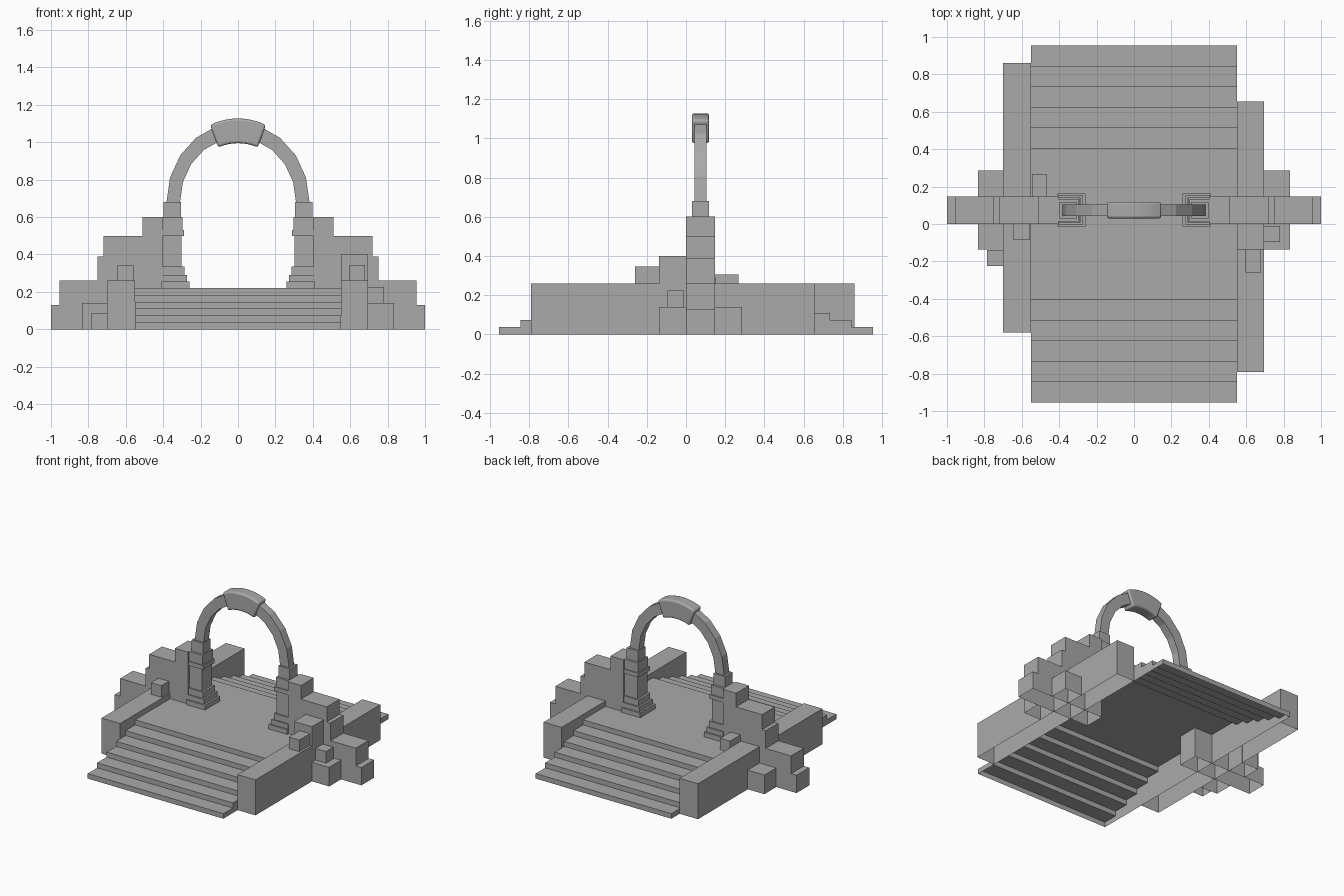
import bpy, bmesh, math

old = bpy.data.objects.get("Cube")
if old:
    bpy.data.objects.remove(old, do_unlink=True)

stone = bpy.data.materials.new("grey stone")
stone.use_nodes = True
GREY = (0.4, 0.4, 0.4, 1)
stone.diffuse_color = GREY
stone.node_tree.nodes["Principled BSDF"].inputs["Base Color"].default_value = GREY


def finish(name, bm):
    mesh = bpy.data.meshes.new(name)
    bm.to_mesh(mesh)
    bm.free()
    mesh.materials.append(stone)
    ob = bpy.data.objects.new(name, mesh)
    bpy.context.collection.objects.link(ob)
    return ob


def add_box(bm, x0, x1, y0, y1, z0, z1):
    """Add a box; boxes standing on the ground have no underside."""
    verts = bmesh.ops.create_cube(bm, size=1)["verts"]
    for v in verts:
        v.co = (x1 if v.co.x > 0 else x0, y1 if v.co.y > 0 else y0, z1 if v.co.z > 0 else z0)
    if z0 == 0:
        base = [f for f in {f for v in verts for f in v.link_faces}
                if all(v.co.z == 0 for v in f.verts)]
        bmesh.ops.delete(bm, geom=base, context="FACES_ONLY")


def box(name, *bounds):
    bm = bmesh.new()
    add_box(bm, *bounds)
    return finish(name, bm)


def prism(name, points, to_a, to_b, open_base=False):
    """Join two copies of a profile, with closed ends."""
    bm = bmesh.new()
    a = [bm.verts.new(to_a(*p)) for p in points]
    b = [bm.verts.new(to_b(*p)) for p in points]
    bm.faces.new(a)
    bm.faces.new(b[::-1])
    n = len(points)
    for i in range(n):
        j = (i + 1) % n
        if open_base and points[i][1] == 0 and points[j][1] == 0:
            continue
        bm.faces.new((a[i], b[i], b[j], a[j]))
    bmesh.ops.recalc_face_normals(bm, faces=bm.faces)
    return finish(name, bm)


# Stairs on both sides of the landing, open underneath
EDGE, TREAD, RISE, STEPS = 0.955, 0.11, 0.0367, 6
front = []
for i in range(STEPS):
    y = -EDGE + TREAD * i
    front += [(y, RISE * i), (y, RISE * (i + 1))]
profile = front + [(-y, z) for y, z in reversed(front)]
prism("stairs_and_landing", profile, lambda y, z: (-0.55, y, z),
      lambda y, z: (0.55, y, z), open_base=True)
FLOOR = RISE * STEPS

# Walls along the stairs
box("left_stair_wall", 0.55, 0.695, -0.79, 0.655, 0, 0.26)
box("right_stair_wall", -0.70, -0.55, -0.58, 0.86, 0, 0.26)

# Stepped cross walls
WALL_Y = (0, 0.148)
outline = [(0.405, 0), (1, 0), (1, 0.13), (0.955, 0.13), (0.955, 0.26), (0.75, 0.26),
           (0.75, 0.39), (0.72, 0.39), (0.72, 0.5), (0.51, 0.5), (0.51, 0.6), (0.405, 0.6)]
for side, s in (("left", 1), ("right", -1)):
    prism(side + "_cross_wall", outline, lambda x, z: (s * x, WALL_Y[0], z),
          lambda x, z: (s * x, WALL_Y[1], z), open_base=True)
    # Blocks at the foot of the wall
    xs = sorted((s * 0.695, s * 0.835))
    box(side + "_back_foot_block", *xs, 0.148, 0.285, 0, 0.14)
    box(side + "_front_foot_block", *xs, -0.137, 0, 0, 0.14)

# Loose blocks
box("left_wall_block", 0.55, 0.695, -0.137, 0, 0.26, 0.4)
box("left_wall_small_block", 0.595, 0.68, -0.26, -0.137, 0.26, 0.345)
box("left_foot_small_block", 0.695, 0.78, -0.095, -0.01, 0.14, 0.225)
box("right_wall_small_block", -0.645, -0.56, -0.085, 0, 0.26, 0.345)
box("right_ground_small_block", -0.785, -0.70, -0.225, -0.14, 0, 0.085)
box("right_floor_small_block", -0.545, -0.465, 0.148, 0.268, FLOOR, 0.305)

# Columns: bottom, top, inner x, half depth
MID = 0.074
tiers = [(FLOOR, 0.255, 0.258, 0.088), (0.255, 0.29, 0.272, 0.078),
         (0.29, 0.335, 0.286, 0.068), (0.335, 0.5, 0.302, 0.058),
         (0.5, 0.53, 0.288, 0.068), (0.53, 0.6, 0.297, 0.06), (0.6, 0.68, 0.306, 0.044)]
for side, s in (("left", 1), ("right", -1)):
    bm = bmesh.new()
    for z0, z1, inner, half in tiers:
        outer = 0.398 if z0 == 0.6 else 0.408
        add_box(bm, *sorted((s * inner, s * outer)), MID - half, MID + half, z0, z1)
    finish(side + "_column", bm)


def arc(width, height, base, start, end, count):
    angles = [math.radians(start + (end - start) * i / count) for i in range(count + 1)]
    return [(width * math.cos(t), base + height * math.sin(t)) for t in angles]


# Arch of straight segments
band = arc(0.382, 0.425, 0.68, 0, 180, 10) + arc(0.31, 0.345, 0.68, 180, 0, 10)
prism("arch", band, lambda x, z: (x, MID - 0.03, z), lambda x, z: (x, MID + 0.03, z))

# Rounded keystone
stone_band = arc(0.34, 0.34, 0.787, 64, 116, 12) + arc(0.26, 0.26, 0.735, 114, 66, 12)
key = prism("keystone", stone_band, lambda x, z: (x, MID - 0.044, z),
            lambda x, z: (x, MID + 0.044, z))
bevel = key.modifiers.new("rounded edges", "BEVEL")
bevel.width = 0.012
bevel.segments = 3
bevel.limit_method = "ANGLE"
bpy.context.view_layer.objects.active = key
key.select_set(True)
bpy.ops.object.shade_smooth_by_angle(angle=math.radians(40))
